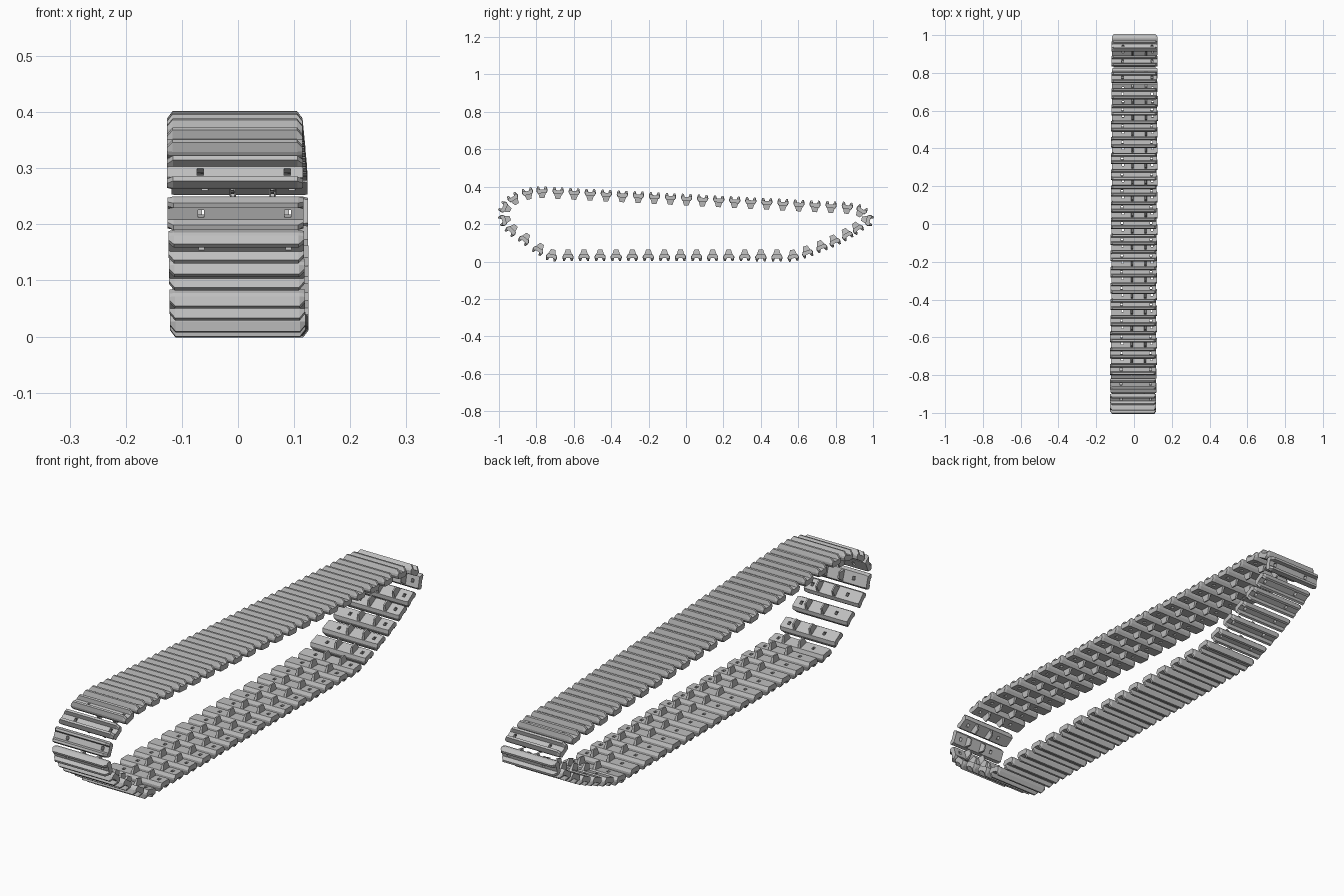
import bpy, bmesh
from mathutils import Matrix, Vector

cube = bpy.data.objects.get("Cube")
if cube:
    bpy.data.objects.remove(cube, do_unlink=True)

steel = bpy.data.materials.new("steel_grey")
steel.use_nodes = True
grey = (0.52, 0.52, 0.52, 1)
steel.diffuse_color = grey
steel.node_tree.nodes["Principled BSDF"].inputs["Base Color"].default_value = grey


def new_object(name, bm):
    mesh = bpy.data.meshes.new(name)
    bmesh.ops.recalc_face_normals(bm, faces=bm.faces)
    bm.to_mesh(mesh)
    bm.free()
    obj = bpy.data.objects.new(name, mesh)
    bpy.context.collection.objects.link(obj)
    return obj


def loft(bm, rings):
    """Skin a row of equal rings and cap both ends."""
    loops = [[bm.verts.new(p) for p in ring] for ring in rings]
    for a, b in zip(loops, loops[1:]):
        for i in range(len(a)):
            j = (i + 1) % len(a)
            bm.faces.new((a[i], a[j], b[j], b[i]))
    bm.faces.new(loops[0])
    bm.faces.new(loops[-1])


# Link plate: two outer lugs with a groove between them (along, outward)
half = [(0.023, -0.005), (0.030, 0.007), (0.030, 0.014), (0.025, 0.031),
        (0.016, 0.031), (0.011, 0.015)]
profile = half + [(-u, w) for u, w in reversed(half)]


def section(x, stretch, top):
    return [(x, u * stretch, min(w, top)) for u, w in profile]


bm = bmesh.new()
loft(bm, [section(-0.121, 0.92, 0.018), section(-0.111, 1, 0.04),
          section(0.111, 1, 0.04), section(0.121, 0.92, 0.018)])
plate = new_object("link_plate", bm)

# Two square holes through the groove
bm = bmesh.new()
for x in (-0.062, 0.093):
    box = Matrix.Translation((x, 0, 0)) @ Matrix.Diagonal((0.011, 0.014, 0.1, 1))
    bmesh.ops.create_cube(bm, size=1, matrix=box)
cutter = new_object("hole_cutter", bm)
cutter.hide_render = True
cut = plate.modifiers.new("holes", 'BOOLEAN')
cut.operation = 'DIFFERENCE'
cut.solver = 'EXACT'
cut.object = cutter
graph = bpy.context.evaluated_depsgraph_get()
bm = bmesh.new()
bm.from_mesh(plate.evaluated_get(graph).to_mesh())
for helper in (plate, cutter):
    bpy.data.objects.remove(helper, do_unlink=True)

# Pair of tapered guide horns on the inner face
for x in (-0.012, 0.059):
    loft(bm, [[(x + sx * t, sy * l, w) for sx, sy in ((-1, -1), (1, -1), (1, 1), (-1, 1))]
              for t, l, w in ((0.006, 0.021, -0.004), (0.003, 0.012, -0.031))])
link_mesh = bpy.data.meshes.new("track_link")
bm.to_mesh(link_mesh)
bm.free()
link_mesh.materials.clear()
link_mesh.materials.append(steel)


def run(start, end, count):
    a, b = Vector(start), Vector(end)
    return [a.lerp(b, i / (count - 1)) for i in range(count)]


# Link centres (y, z) around the loop: ground run, rear rise, top run, front drop
path = run((-0.717, 0.034), (0.572, 0.032), 16)
path += [Vector(p) for p in ((0.647, 0.053), (0.722, 0.082), (0.792, 0.112),
                             (0.858, 0.147), (0.914, 0.181), (0.969, 0.222),
                             (0.935, 0.268))]
path += run((0.861, 0.286), (-0.770, 0.370), 20)
path += [Vector(p) for p in ((-0.845, 0.362), (-0.920, 0.333), (-0.966, 0.287),
                             (-0.969, 0.223), (-0.930, 0.170), (-0.861, 0.122),
                             (-0.786, 0.068))]

for i, p in enumerate(path):
    t = (path[(i + 1) % len(path)] - path[i - 1]).normalized()
    link = bpy.data.objects.new(f"track_link_{i + 1:02d}", link_mesh)
    bpy.context.collection.objects.link(link)
    frame = Matrix(((1, 0, 0), (0, -t.x, t.y), (0, -t.y, -t.x))).to_4x4()
    lean = 0.004 * p.x + 0.015 * (0.2 - p.y)
    link.matrix_world = Matrix.Translation((lean, p.x, p.y)) @ frame
